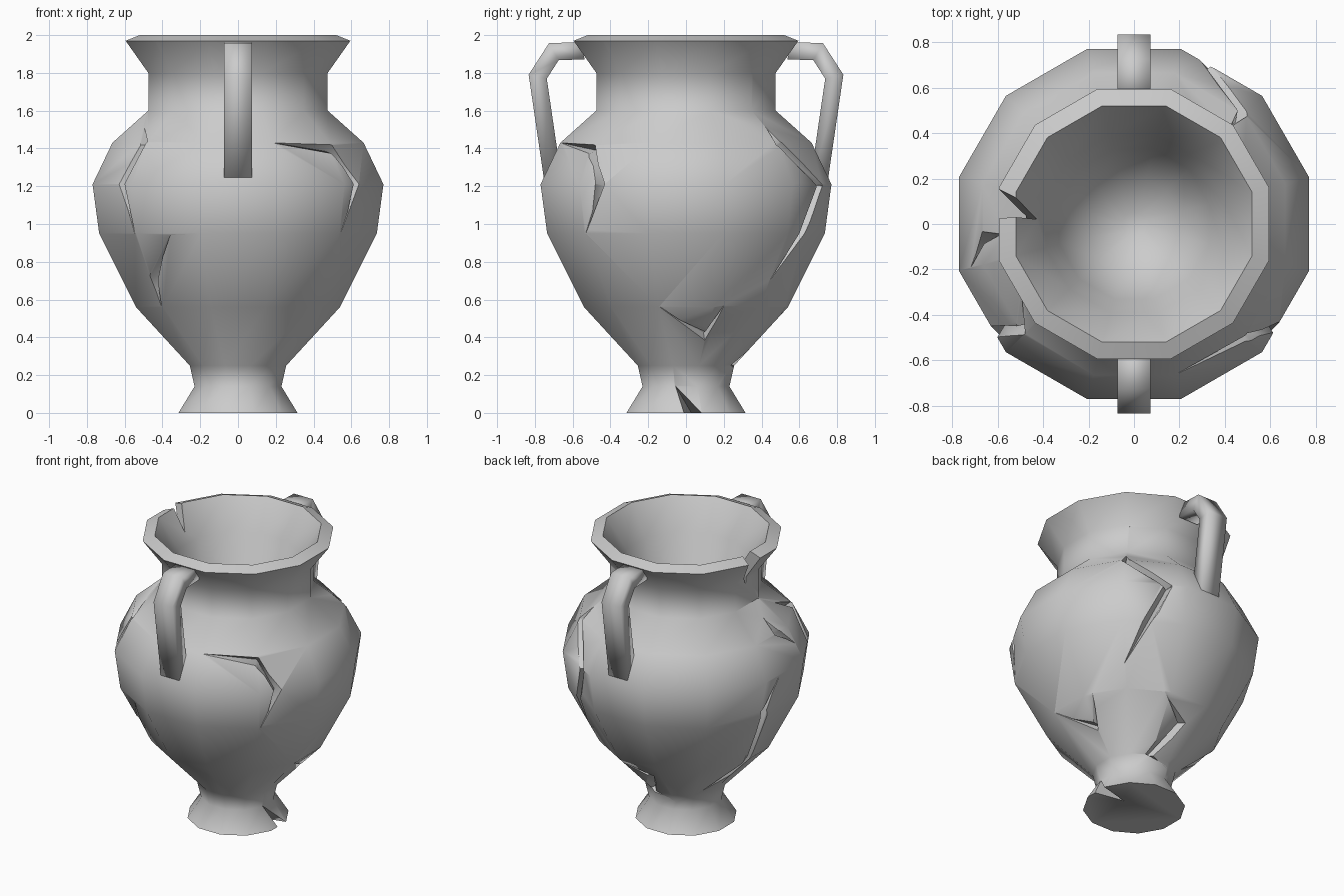
import bpy, bmesh, math
from mathutils import Vector
from mathutils.bvhtree import BVHTree

if "Cube" in bpy.data.objects:
    bpy.data.objects.remove(bpy.data.objects["Cube"], do_unlink=True)

SIDES = 12
clay = bpy.data.materials.new("grey_clay")
clay.use_nodes = True
clay.diffuse_color = (0.6, 0.6, 0.6, 1)
clay.node_tree.nodes["Principled BSDF"].inputs["Base Color"].default_value = clay.diffuse_color


def add_object(name, rings):
    """Skin a list of point rings into a closed, outward-facing solid."""
    bm = bmesh.new()
    loops = [[bm.verts.new(p) for p in ring] for ring in rings]
    for a, b in zip(loops, loops[1:]):
        n = len(a)
        for i in range(n):
            j = (i + 1) % n
            bm.faces.new((a[i], a[j], b[j], b[i]))
    bm.faces.new(loops[0][::-1])
    bm.faces.new(loops[-1])
    if bm.calc_volume(signed=True) < 0:
        bmesh.ops.reverse_faces(bm, faces=bm.faces)
    mesh = bpy.data.meshes.new(name)
    bm.to_mesh(mesh)
    bm.free()
    obj = bpy.data.objects.new(name, mesh)
    bpy.context.collection.objects.link(obj)
    mesh.materials.append(clay)
    return obj


def select(obj):
    bpy.ops.object.select_all(action='DESELECT')
    obj.select_set(True)
    bpy.context.view_layer.objects.active = obj


def smooth(obj, degrees):
    select(obj)
    bpy.ops.object.shade_smooth_by_angle(angle=math.radians(degrees))


def volume(mesh):
    bm = bmesh.new()
    bm.from_mesh(mesh)
    result = bm.calc_volume(signed=True)
    bm.free()
    return result


def carve(obj, cutter):
    """Subtract the cutter, keeping the old mesh if the cut goes wrong."""
    select(obj)
    backup = obj.data.copy()
    mod = obj.modifiers.new("cut", 'BOOLEAN')
    mod.operation, mod.solver, mod.object = 'DIFFERENCE', 'MANIFOLD', cutter
    bpy.ops.object.modifier_apply(modifier=mod.name)
    if not 0.95 < volume(obj.data) / volume(backup) < 1.001:
        obj.data = backup
    bpy.data.objects.remove(cutter, do_unlink=True)


# Vase body: (flat-to-centre distance, height), outside then inside
profile = [(.315, 0), (.23, .14), (.255, .25), (.54, .56), (.735, .95), (.77, 1.21),
           (.665, 1.43), (.475, 1.6), (.475, 1.8), (.595, 1.97), (.52, 2),
           (.39, 1.8), (.33, 1.58), (.2, 1.4), (.05, 1.33)]


def lathe_ring(apothem, z):
    r = apothem / math.cos(math.pi / SIDES)
    angles = [(i + .5) * math.tau / SIDES for i in range(SIDES)]
    return [(r * math.cos(a), r * math.sin(a), z) for a in angles]


vase = add_object("vase_body", [lathe_ring(*p) for p in profile])
bm = bmesh.new()
bm.from_mesh(vase.data)
surface = BVHTree.FromBMesh(bm)
bm.free()


def crack_cutter(path, width=.055, depth=.06, out=.06):
    """Zigzag V-shaped wedge that tapers to nothing at both ends."""
    hits = [surface.find_nearest(Vector(p)) for p in path]
    spots = [h[0] for h in hits]
    rings = []
    last = len(spots) - 1
    for i, p in enumerate(spots):
        normal = (hits[i][1] + Vector((p.x, p.y, 0)).normalized()).normalized()
        along = spots[min(i + 1, last)] - spots[max(i - 1, 0)]
        side = along.cross(normal).normalized()
        end = i in (0, last)
        half = .002 if end else width * (depth + out) / depth / 2
        deep = .004 if end else depth
        rings.append([p + normal * out + side * half, p + normal * out - side * half,
                      p - normal * deep])
    return add_object("crack_cutter", rings)


# Cracks over the belly, shoulder and lower body
cracks = [
    [(.19, -.66, 1.43), (.5, -.5, 1.4), (.62, -.45, 1.21), (.54, -.53, .95)],
    [(.33, .35, 1.79), (.48, .49, 1.43), (.32, .72, 1.2), (.45, .44, .7)],
    [(.48, .49, 1.43), (.32, .72, 1.2), (.42, .63, .95)],
    [(.54, -.14, .565), (.39, .1, .41), (.53, .21, .56)],
    [(-.36, -.64, .94), (-.44, -.44, .72), (-.4, -.38, .57)],
    [(-.475, -.12, 1.6), (-.5, -.47, 1.43), (-.61, -.47, 1.21), (-.54, -.52, .95)],
    [(-.475, -.02, 1.78), (-.67, -.06, 1.44), (-.72, -.19, 1.32)],
    [(-.77, .06, 1.2), (-.72, .19, 1), (-.57, .09, .6), (-.25, .17, .3)],
    [(.18, .52, .56), (-.03, .44, .44), (.08, .25, .25), (-.09, .23, .2)],
]
for path in cracks:
    carve(vase, crack_cutter(path))


def chip_cutter(triangle, tip):
    """Wedge from a triangle down to a tip."""
    tip = Vector(tip)
    return add_object("chip_cutter", [triangle, [tip + (Vector(p) - tip) * .01 for p in triangle]])


# Chips broken from the lip and the foot
carve(vase, chip_cutter([(-.68, .03, 2.06), (-.68, .23, 2.06), (-.37, .04, 2.06)], (-.46, .01, 1.74)))
carve(vase, chip_cutter([(.36, -.01, -.02), (.36, .11, -.02), (.09, .04, -.02)], (.235, -.06, .15)))
smooth(vase, 55)


# Handles: a flat strap swept along a bent path, front and back
handle_path = [(.54, 1.918), (.70, 1.912), (.785, 1.78), (.70, 1.2)]


def handle(name, sign):
    points = [Vector((0, sign * y, z)) for y, z in handle_path]
    rings = []
    for i, p in enumerate(points):
        before = (p - points[i - 1]).normalized() if i else (points[1] - p).normalized()
        after = (points[i + 1] - p).normalized() if i < len(points) - 1 else before
        tangent = (before + after).normalized()
        across = Vector((.073, 0, 0))
        up = tangent.cross(Vector((1, 0, 0))) * .046 / tangent.dot(before)
        rings.append([p + across + up, p - across + up, p - across - up, p + across - up])
    smooth(add_object(name, rings), 120)


handle("front_handle", -1)
handle("back_handle", 1)
